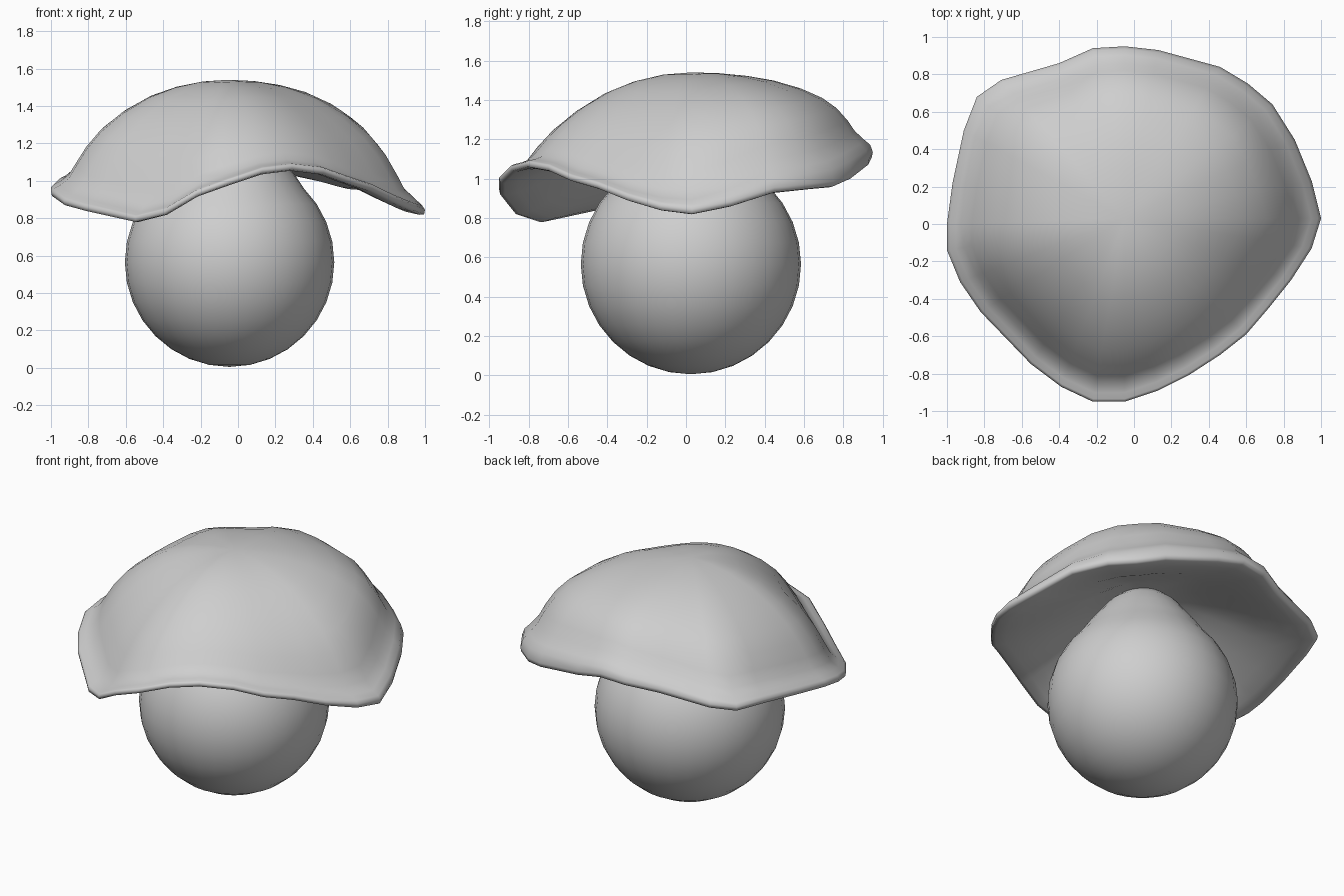
import bpy
import bmesh
import math
from mathutils import Vector

if "Cube" in bpy.data.objects:
    bpy.data.objects.remove(bpy.data.objects["Cube"], do_unlink=True)


def make_material(name, colour):
    mat = bpy.data.materials.new(name)
    mat.use_nodes = True
    mat.diffuse_color = colour
    mat.node_tree.nodes["Principled BSDF"].inputs["Base Color"].default_value = colour
    return mat


def skin_rings(name, start, rings, end, material):
    """Closed surface: a pole, a stack of equal rings, and a second pole."""
    bm = bmesh.new()
    first, last = bm.verts.new(start), bm.verts.new(end)
    rows = [[bm.verts.new(p) for p in ring] for ring in rings]
    count = len(rows[0])
    for i in range(count):
        j = (i + 1) % count
        bm.faces.new((first, rows[0][i], rows[0][j]))
        for upper, lower in zip(rows, rows[1:]):
            bm.faces.new((upper[i], lower[i], lower[j], upper[j]))
        bm.faces.new((rows[-1][j], rows[-1][i], last))
    bmesh.ops.recalc_face_normals(bm, faces=bm.faces)
    mesh = bpy.data.meshes.new(name)
    bm.to_mesh(mesh)
    bm.free()
    mesh.materials.append(material)
    obj = bpy.data.objects.new(name, mesh)
    bpy.context.collection.objects.link(obj)
    bpy.ops.object.select_all(action='DESELECT')
    obj.select_set(True)
    bpy.context.view_layer.objects.active = obj
    bpy.ops.object.shade_smooth_by_angle(angle=math.radians(80))
    return obj


grey = make_material("pale grey", (0.62, 0.62, 0.62, 1.0))

# Wavy brim of the cap, counter-clockwise from the left tip
brim = [Vector(p) for p in (
    (1, .03, .85), (.95, .23, .89), (.86, .45, .96), (.74, .64, .98),
    (.61, .75, .99), (.46, .84, 1.03), (.13, .93, 1.1), (-.05, .95, 1.14),
    (-.22, .94, 1.13), (-.4, .86, 1.1), (-.71, .77, 1.05), (-.84, .68, 1.03),
    (-.91, .5, 1.03), (-.97, .22, 1), (-1, 0, .97), (-1, -.14, .95),
    (-.93, -.31, .9), (-.82, -.47, .87), (-.55, -.75, .81), (-.39, -.87, .85),
    (-.22, -.95, .95), (-.05, -.95, 1.01), (.13, -.89, 1.07), (.29, -.81, 1.09),
    (.46, -.7, 1.07), (.6, -.59, 1.02), (.72, -.45, .98), (.84, -.3, .92),
    (.95, -.13, .87))]
apex = Vector((-.05, .03, 1.54))
ceiling = Vector((-.05, .03, 1.27))

# Cap sections: share of the brim radius, share of the height, drop
dome = [
    (.15, .985, 0), (.3, .94, 0), (.45, .86, 0), (.6, .73, 0), (.72, .58, 0),
    (.8, .43, 0), (.86, .27, 0), (.9, .15, 0), (.95, .07, 0),
    (.985, .03, 0), (1, 0, .005), (.995, 0, .03)]
underside = [
    (.97, .02, .04), (.9, .06, .04), (.8, .15, .03), (.65, .33, .02),
    (.5, .52, 0), (.38, .7, 0), (.25, .9, 0)]


def swell(out):
    """Exponent that makes the back of the dome fuller than the front."""
    return 1.1 - .06 * out.x - .38 * out.y - .25 * out.x * out.y


def cap_ring(peak, shape, radius, height, drop):
    ring = []
    for rim in brim:
        out = (rim - peak).to_2d().normalized()
        p = peak.lerp(rim, radius)
        p.z = rim.z + (peak.z - rim.z) * height ** shape(out) - drop
        ring.append(p)
    return ring


rings = [cap_ring(apex, swell, *s) for s in dome]
rings += [cap_ring(ceiling, lambda out: 1, *s) for s in underside]
skin_rings("cap", apex, rings, ceiling, grey)

# Ball-shaped stem with a rounded neck that reaches up into the cap
RADIUS, SIDES, STEPS = .56, 32, 16
centre = Vector((-.045, .025, .565))
profile = []
for k in range(1, STEPS - 3):
    a = math.pi * k / STEPS
    profile.append((RADIUS * math.sin(a), centre.z - RADIUS * math.cos(a)))
profile += [(.35, 1.03), (.28, 1.12), (.22, 1.2), (.14, 1.27)]


def stem_ring(radius, z):
    turns = [math.tau * i / SIDES for i in range(SIDES)]
    return [(centre.x + radius * math.cos(t), centre.y + radius * math.sin(t), z)
            for t in turns]


skin_rings("stem", (centre.x, centre.y, centre.z - RADIUS),
           [stem_ring(*p) for p in profile], (centre.x, centre.y, 1.3), grey)
